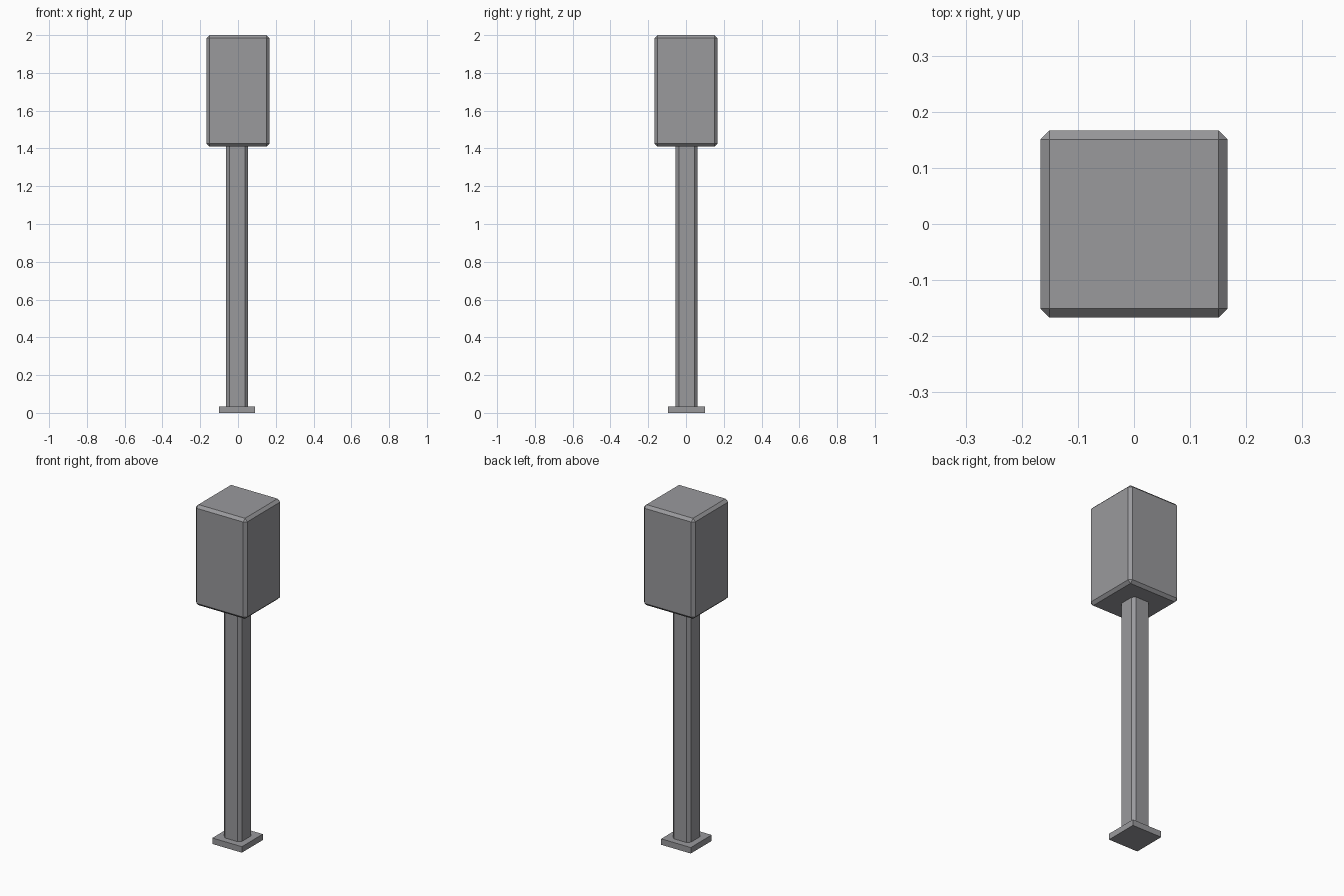
import bpy
import bmesh

if "Cube" in bpy.data.objects:
    bpy.data.objects.remove(bpy.data.objects["Cube"])

# One grey paint for the whole model
grey = bpy.data.materials.new("grey_metal")
grey.diffuse_color = (0.32, 0.32, 0.335, 1.0)
grey.use_nodes = True
grey.node_tree.nodes["Principled BSDF"].inputs["Base Color"].default_value = grey.diffuse_color


def box(name, x, y, z, bevel=0.0, vertical_only=False):
    """Box from (min, max) ranges, with optional flat chamfers."""
    bm = bmesh.new()
    bmesh.ops.create_cube(bm, size=1.0)
    for v in bm.verts:
        for i, (lo, hi) in enumerate((x, y, z)):
            v.co[i] = lo if v.co[i] < 0 else hi
    if bevel:
        edges = [e for e in bm.edges if not vertical_only
                 or abs(e.verts[0].co.z - e.verts[1].co.z) > 0.01]
        bmesh.ops.bevel(bm, geom=edges, offset=bevel, offset_type='OFFSET',
                        segments=1, profile=0.5, affect='EDGES')
    bmesh.ops.recalc_face_normals(bm, faces=bm.faces)
    mesh = bpy.data.meshes.new(name)
    bm.to_mesh(mesh)
    bm.free()
    mesh.materials.append(grey)
    obj = bpy.data.objects.new(name, mesh)
    bpy.context.collection.objects.link(obj)
    return obj


# Square foot plate
box("base_plate", (-0.101, 0.091), (-0.094, 0.100), (0.0, 0.035))
# Chamfered post, from the plate up to the head
box("post", (-0.063, 0.053), (-0.055, 0.061), (0.03, 1.415), 0.017, True)
# Chamfered box head
box("head_box", (-0.167, 0.167), (-0.167, 0.167), (1.41, 2.0), 0.016)
